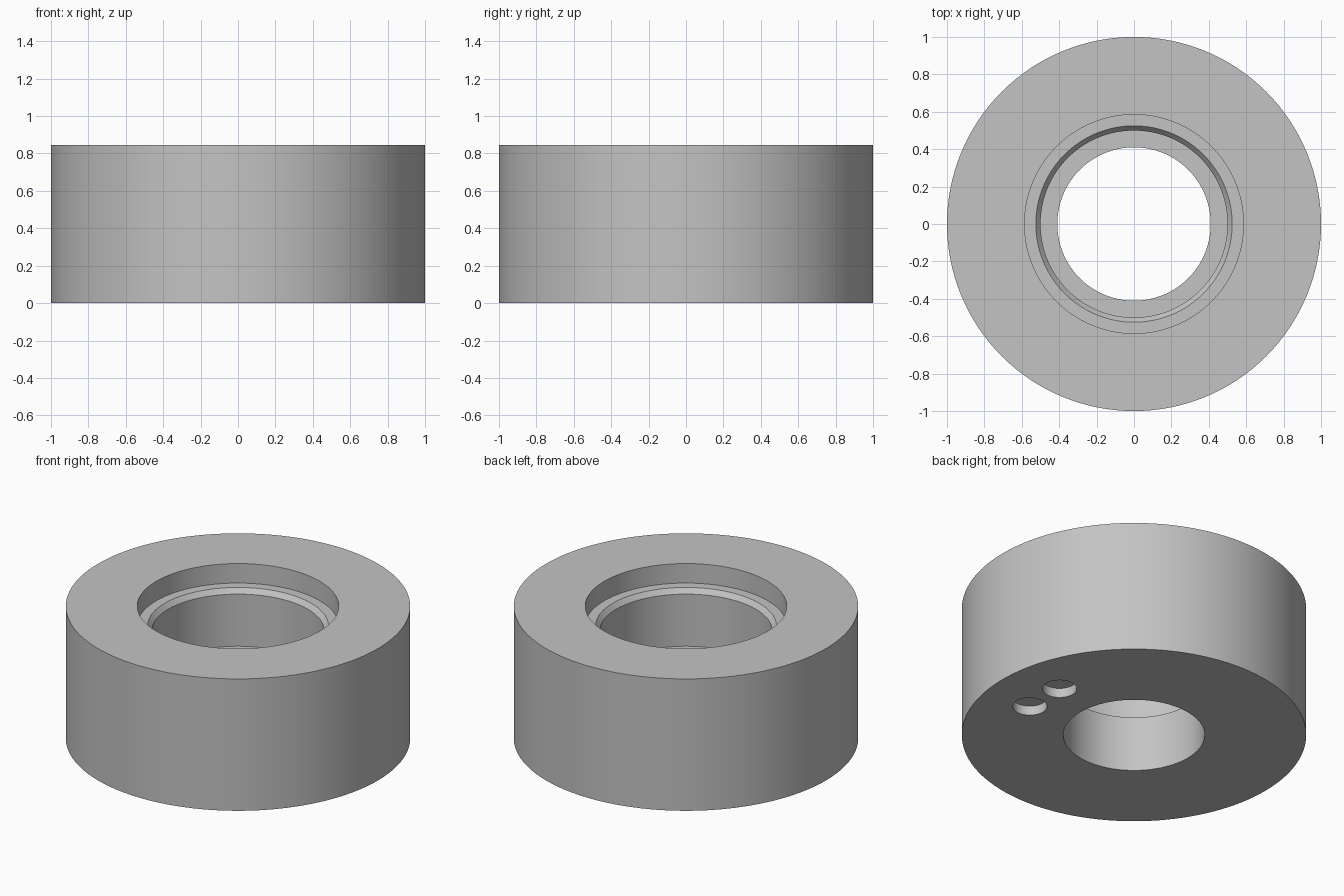
import bpy, bmesh, math

cube = bpy.data.objects.get("Cube")
if cube:
    bpy.data.objects.remove(cube, do_unlink=True)

# Plain grey metal
GREY = (0.55, 0.55, 0.55, 1.0)
metal = bpy.data.materials.new("grey metal")
metal.use_nodes = True
metal.diffuse_color = GREY
metal.node_tree.nodes["Principled BSDF"].inputs["Base Color"].default_value = GREY

HEIGHT = 0.845


def lathe(name, profile, steps):
    """Turn a closed (radius, z) profile around the z axis."""
    bm = bmesh.new()
    verts = [bm.verts.new((r, 0, z)) for r, z in profile]
    edges = [bm.edges.new((a, b)) for a, b in zip(verts, verts[1:] + verts[:1])]
    bmesh.ops.spin(bm, geom=verts + edges, cent=(0, 0, 0), axis=(0, 0, 1),
                   angle=math.tau, steps=steps, use_merge=True)
    bmesh.ops.remove_doubles(bm, verts=bm.verts, dist=1e-5)
    bmesh.ops.recalc_face_normals(bm, faces=bm.faces)
    mesh = bpy.data.meshes.new(name)
    bm.to_mesh(mesh)
    bm.free()
    mesh.materials.append(metal)
    obj = bpy.data.objects.new(name, mesh)
    bpy.context.collection.objects.link(obj)
    return obj


# Ring body: counterbore, chamfered seat, wide bore, inner shoulder, through hole
body = lathe("ring_body", [
    (1.0, 0.0), (1.0, HEIGHT),
    (0.585, HEIGHT), (0.585, HEIGHT - 0.125),
    (0.525, HEIGHT - 0.125), (0.50, HEIGHT - 0.156),
    (0.50, 0.355), (0.41, 0.355), (0.41, 0.0),
], 128)

# Two shallow blind holes in the underside
PIN_RADIUS, PIN_DEPTH, PITCH = 0.10, 0.06, 0.69
for side, label in ((1, "back"), (-1, "front")):
    angle = side * math.radians(11.2)
    bpy.ops.mesh.primitive_cylinder_add(
        vertices=48, radius=PIN_RADIUS, depth=2 * PIN_DEPTH,
        location=(PITCH * math.cos(angle), PITCH * math.sin(angle), 0))
    cutter = bpy.context.object
    cutter.name = label + "_pin_hole_cutter"
    cutter.data.materials.append(metal)
    cutter.hide_render = True
    cut = body.modifiers.new(label + " pin hole", "BOOLEAN")
    cut.operation = "DIFFERENCE"
    cut.solver = "EXACT"
    cut.object = cutter
    bpy.ops.object.select_all(action="DESELECT")
    body.select_set(True)
    bpy.context.view_layer.objects.active = body
    bpy.ops.object.modifier_apply(modifier=cut.name)
    bpy.data.objects.remove(cutter, do_unlink=True)

# Smooth round walls, crisp rims
bpy.ops.object.shade_smooth_by_angle(angle=math.radians(25))
